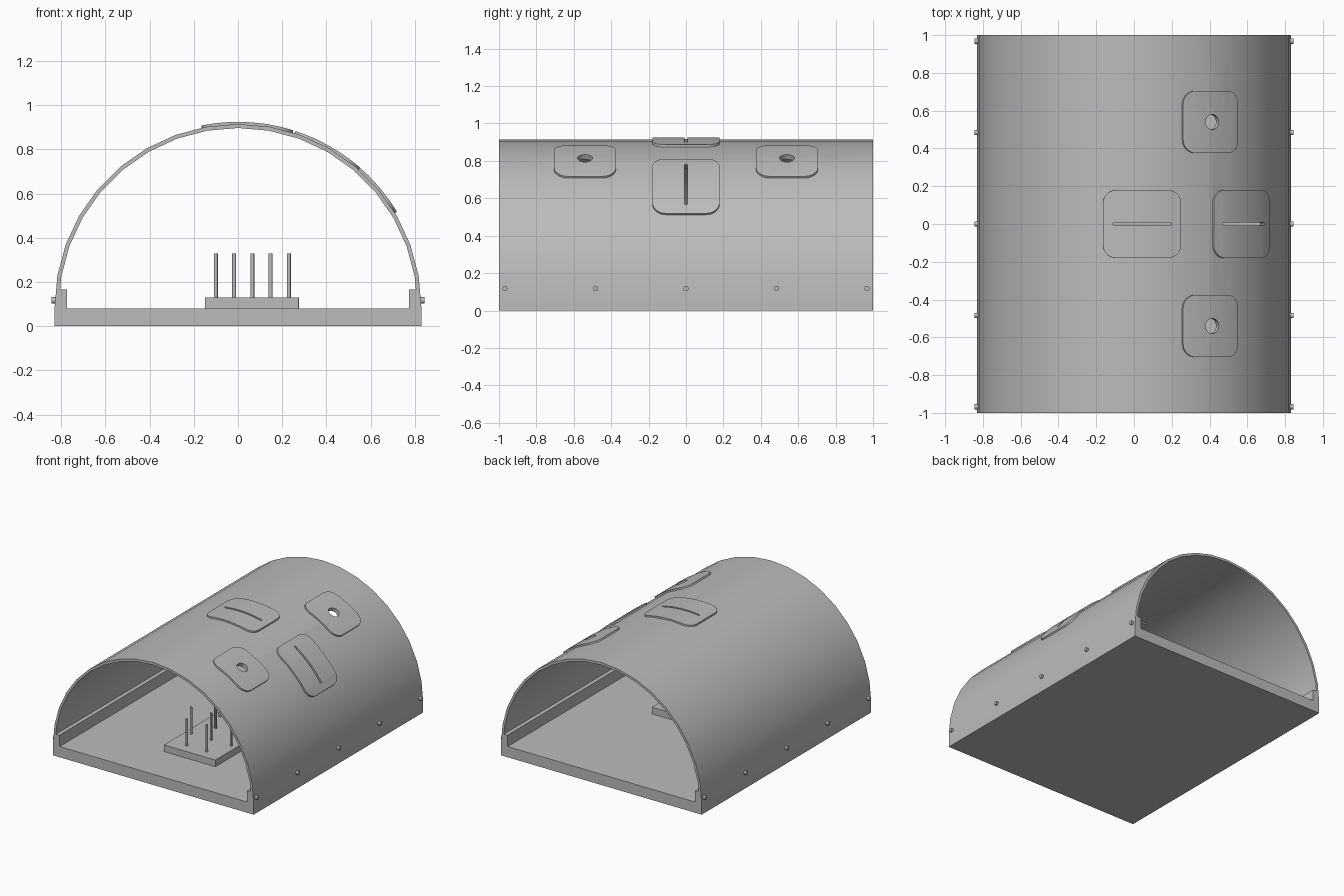
import bpy
import bmesh
from math import sin, cos, pi, radians
from mathutils import Matrix, Vector

if "Cube" in bpy.data.objects:
    bpy.data.objects.remove(bpy.data.objects["Cube"], do_unlink=True)

GREY = (0.5, 0.5, 0.5, 1)
grey = bpy.data.materials.new("plain grey")
grey.use_nodes = True
grey.diffuse_color = GREY
grey.node_tree.nodes["Principled BSDF"].inputs["Base Color"].default_value = GREY

RADIUS, AXIS_Z, WALL, LENGTH = 0.83, 0.085, 0.018, 2.0
ALONG_Y = Matrix.Rotation(pi / 2, 4, 'X')


def prism(name, outline, depth, matrix):
    """Extrude a 2D outline by depth, centred on its plane, then place it."""
    bm = bmesh.new()
    face = bm.faces.new([bm.verts.new((x, y, -depth / 2)) for x, y in outline])
    top = bmesh.ops.extrude_face_region(bm, geom=[face])["geom"]
    verts = [v for v in top if isinstance(v, bmesh.types.BMVert)]
    bmesh.ops.translate(bm, verts=verts, vec=(0, 0, depth))
    bm.transform(matrix)
    bmesh.ops.recalc_face_normals(bm, faces=bm.faces)
    mesh = bpy.data.meshes.new(name)
    bm.to_mesh(mesh)
    bm.free()
    mesh.materials.append(grey)
    obj = bpy.data.objects.new(name, mesh)
    bpy.context.collection.objects.link(obj)
    return obj


def arc(radius, start, end, step):
    """Points on the vault circle, angles in degrees from the crown."""
    n = max(1, round((end - start) / step))
    angles = [radians(start + (end - start) * i / n) for i in range(n + 1)]
    return [(radius * sin(a), AXIS_Z + radius * cos(a)) for a in angles]


def rounded(w, h, r, steps=6):
    """Rounded rectangle outline."""
    pts = []
    for k, (sx, sy) in enumerate([(1, 1), (-1, 1), (-1, -1), (1, -1)]):
        for i in range(steps + 1):
            a = (k + i / steps) * pi / 2
            pts.append((sx * (w / 2 - r) + r * cos(a), sy * (h / 2 - r) + r * sin(a)))
    return pts


def radial_cutter(angle, y, w, h, r):
    place = (Matrix.Translation((0, y, AXIS_Z))
             @ Matrix.Rotation(radians(angle), 4, 'Y')
             @ Matrix.Translation((0, 0, RADIUS)))
    cutter = prism("cutter", rounded(w, h, r), 0.4, place)
    cutter.hide_render = True
    return cutter


def activate(obj):
    bpy.ops.object.select_all(action='DESELECT')
    obj.select_set(True)
    bpy.context.view_layer.objects.active = obj


def boolean(obj, cutter, operation):
    activate(obj)
    mod = obj.modifiers.new("cut", 'BOOLEAN')
    mod.operation, mod.object, mod.solver = operation, cutter, 'EXACT'
    bpy.ops.object.modifier_apply(modifier=mod.name)


def smooth(obj):
    activate(obj)
    bpy.ops.object.shade_smooth_by_angle(angle=radians(30))


# Vaulted shell with short straight legs
inner = RADIUS - WALL
outline = ([(-RADIUS, 0)] + arc(RADIUS, -90, 90, 10) + [(RADIUS, 0), (inner, 0)]
           + arc(inner, -90, 90, 10)[::-1] + [(-inner, 0)])
shell = prism("shell", outline, LENGTH, ALONG_Y)

# Floor tray with a raised lip along each side
half = [(0.815, 0), (0.815, 0.165), (0.775, 0.165), (0.775, 0.08)]
prism("base_tray", half + [(-x, z) for x, z in half[::-1]], LENGTH, ALONG_Y)

# Curved cover plates: name, angle, y, width, depth, opening width, depth, radius
SLOT = (0.31, 0.014, 0.006)
HOLE = (0.08, 0.08, 0.0399)
plates = [
    ("top_slot_plate", 3, 0, 0.415, 0.36, SLOT),
    ("side_slot_plate", 44.5, 0, 0.415, 0.36, SLOT),
    ("front_hole_plate", 29.6, -0.54, 0.335, 0.33, HOLE),
    ("back_hole_plate", 29.6, 0.54, 0.335, 0.33, HOLE),
]
for name, angle, y, w, h, opening in plates:
    a, b = angle - 25, angle + 25
    band = arc(RADIUS + 0.01, a, b, 5) + arc(RADIUS - 0.008, a, b, 5)[::-1]
    place = Matrix.Translation((0, y, 0)) @ ALONG_Y
    plate = prism(name, band, 0.5, place)
    edge = radial_cutter(angle, y, w, h, 0.07)
    boolean(plate, edge, 'INTERSECT')
    hole = radial_cutter(angle, y, *opening)
    for part in (plate, shell):
        boolean(part, hole, 'DIFFERENCE')
    for cutter in (edge, hole):
        bpy.data.objects.remove(cutter, do_unlink=True)
    smooth(plate)
smooth(shell)

# Screw heads along both sides
for side, sx in (("left", 1), ("right", -1)):
    for i in range(5):
        place = (Matrix.Translation((sx * 0.83, (i - 2) * 0.484, 0.117))
                 @ Matrix.Rotation(pi / 2, 4, 'Y'))
        smooth(prism(f"{side}_screw_{i + 1}", rounded(0.028, 0.028, 0.0139, 4), 0.028, place))

# Pin board on the floor
board = prism("pin_board", rounded(0.425, 0.67, 0.0005, 1), 0.05,
              Matrix.Translation((0.0625, -0.325, 0.105)))

# Staggered rows of upright pins
for row in range(4):
    columns = (0, 2, 4) if row % 2 else (1, 3)
    for col in columns:
        spot = Vector((-0.1 + col * 0.0825, -0.58 + row * 0.17, 0.23))
        smooth(prism(f"pin_{row + 1}_{col + 1}", rounded(0.018, 0.018, 0.0089, 3), 0.2,
                     Matrix.Translation(spot)))
